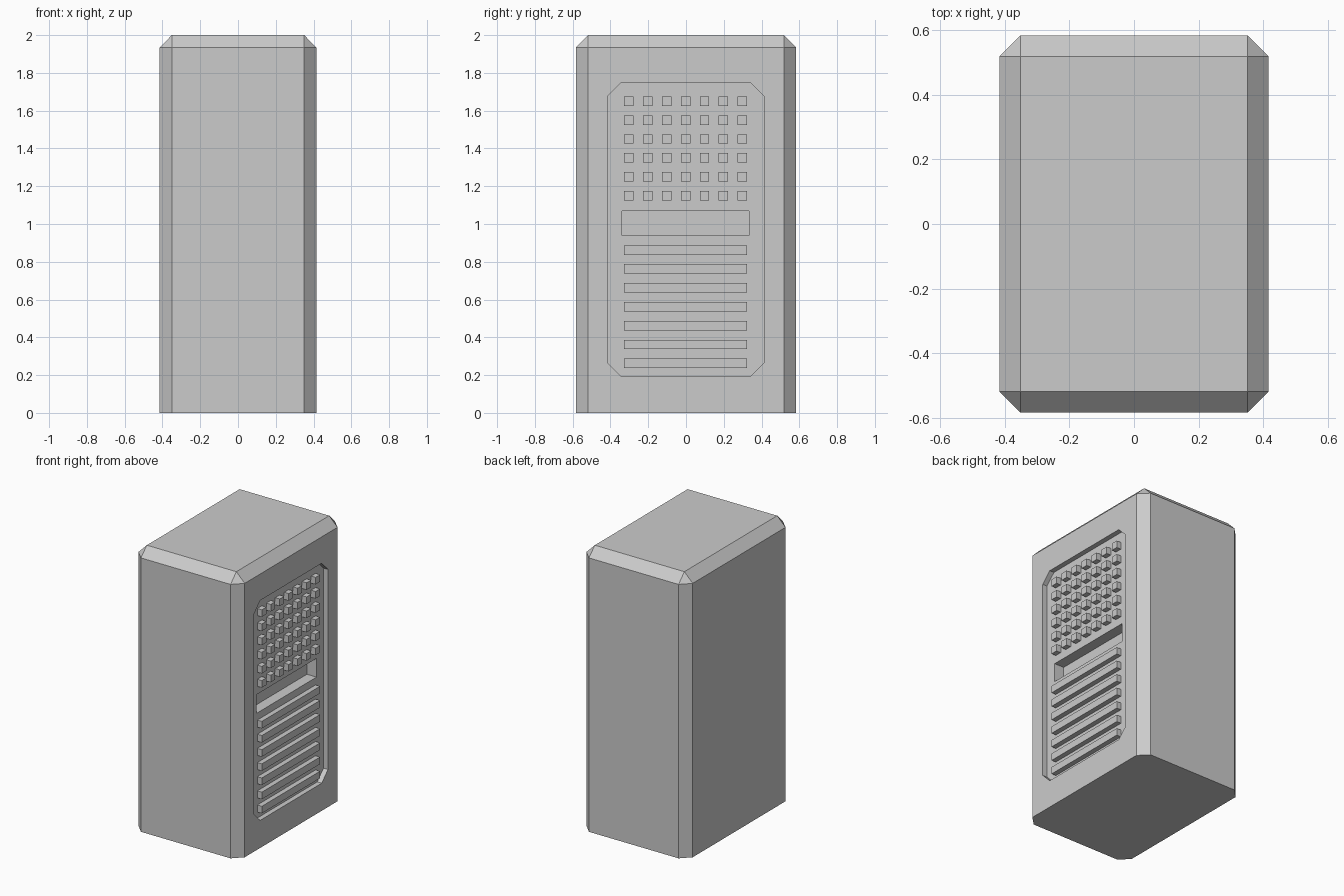
import bpy, bmesh

if "Cube" in bpy.data.objects:
    bpy.data.objects.remove(bpy.data.objects["Cube"])

W, D, H, C = 0.415, 0.583, 2.0, 0.065   # half width, half depth, height, chamfer
FLOOR = W - 0.035                       # x of the recessed panel floor


def finish(name, bm):
    bmesh.ops.recalc_face_normals(bm, faces=bm.faces)
    me = bpy.data.meshes.new(name)
    bm.to_mesh(me)
    bm.free()
    ob = bpy.data.objects.new(name, me)
    bpy.context.collection.objects.link(ob)
    return ob


def add_box(bm, lo, hi):
    verts = bmesh.ops.create_cube(bm, size=1)["verts"]
    for v in verts:
        for i in range(3):
            v.co[i] = hi[i] if v.co[i] > 0 else lo[i]
    return verts


def box(name, lo, hi, bevel=0, edge_test=None):
    bm = bmesh.new()
    add_box(bm, lo, hi)
    if bevel:
        edges = [e for e in bm.edges if edge_test(*[v.co for v in e.verts])]
        bmesh.ops.bevel(bm, geom=edges, offset=bevel, segments=1,
                        profile=0.5, affect='EDGES')
    return finish(name, bm)


def cut(target, cutter):
    mod = target.modifiers.new(cutter.name, 'BOOLEAN')
    mod.operation = 'DIFFERENCE'
    mod.solver = 'EXACT'
    mod.object = cutter
    cutter.hide_render = True
    cutter.hide_set(True)


# Cabinet with every edge chamfered except around the base
body = box("cabinet", (-W, -D, 0), (W, D, H), C,
           lambda a, b: max(a.z, b.z) > H / 2)

# Recessed panel with clipped corners on the right side
cut(body, box("panel_cutter", (FLOOR, -0.415, 0.195), (W + 0.1, 0.412, 1.748), 0.07,
              lambda a, b: abs(a.x - b.x) > 0.01))

# Deeper slot in the middle of the panel
cut(body, box("slot_cutter", (FLOOR - 0.075, -0.338, 0.938), (W + 0.05, 0.334, 1.07)))

# Grid of square buttons
bm = bmesh.new()
for row in range(6):
    for col in range(7):
        y, z = -0.302 + 0.1 * col, 1.15 + 0.1 * row
        add_box(bm, (FLOOR - 0.005, y - 0.025, z - 0.025), (W, y + 0.025, z + 0.025))
finish("buttons", bm)

# Horizontal vent slats
bm = bmesh.new()
for row in range(7):
    z = 0.262 + 0.1 * row
    add_box(bm, (FLOOR - 0.005, -0.327, z - 0.025), (W, 0.323, z + 0.025))
finish("vent_slats", bm)
